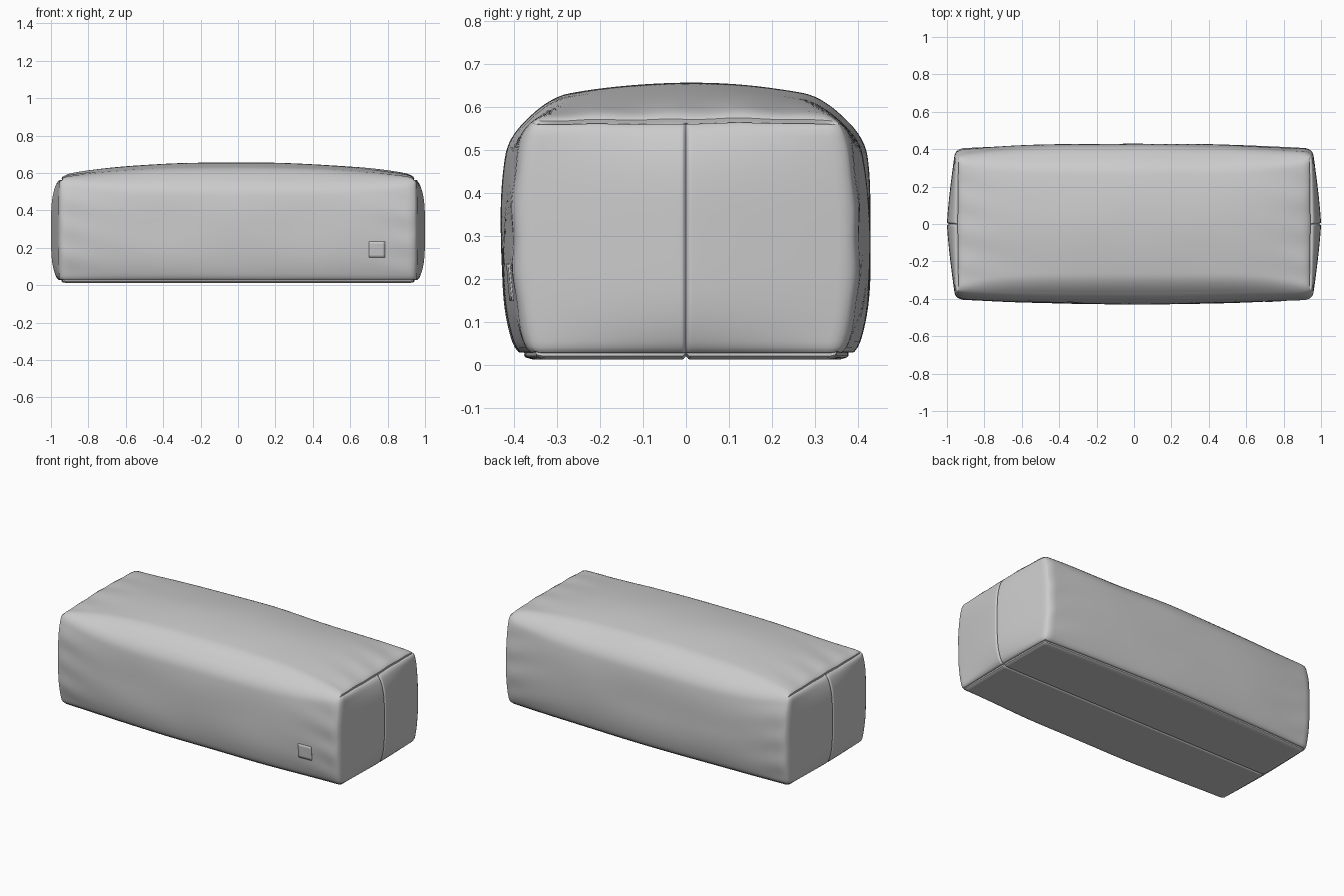
import bpy, bmesh
from math import exp, sin, hypot
from mathutils import Vector, noise

if "Cube" in bpy.data.objects:
    bpy.data.objects.remove(bpy.data.objects["Cube"])

HALF = Vector((0.955, 0.40, 0.28))


def clamp(v, m):
    return max(-m, min(m, v))


def bump(d, width):
    return exp(-(d / width) ** 2)


def soft(p):
    """Map a point of the plain box surface to the stuffed cushion surface."""
    u0, v0, w0 = (p[i] / HALF[i] for i in range(3))
    # rounded edges, softest along the upper long sides
    r = 0.035 + 0.085 * (1 - u0 ** 4) * (1 + w0) / 2
    ends = Vector([clamp(p[i], HALF[i] - r) for i in range(3)])
    d = p - ends
    q = ends + d.normalized() * r if d.length > 1e-6 else p.copy()
    u, v, w = (clamp(q[i] / HALF[i], 1) for i in range(3))
    s = 1 if u > 0 else -1
    fill = 1 - u * u
    up = (w + 1) / 2
    # stuffing bulges
    x = q.x + s * 0.045 * (1 - abs(v) ** 1.3) * (1 - w ** 4) * abs(u) ** 3
    y = q.y * (1 + 0.075 * fill) * (1 - 0.10 * abs(w) ** 3)
    top = 0.085 * fill ** 0.6 * (1 - 0.6 * v * v)
    z = 0.012 + 0.558 * up + top * up * up
    # fabric wrinkles, strongest near the end seams
    near = exp(-(1 - abs(u)) * 9) * (1 - u ** 20)
    n = 0.005 * noise.noise(Vector((x * 2.5, y * 4, z * 4)))
    y += v ** 3 * (n + near * 0.005 * sin(42 * z + 3 * s + 9 * x))
    z += up ** 4 * (n + near * 0.005 * sin(38 * y + 2 * s + 8 * x))
    # stitched seams pressed into the surface
    gx, gy, gz = (HALF[i] - abs(p[i]) for i in range(3))
    mid = 0.009 * bump(p.y, 0.0045)
    if gx < 1e-5:
        x -= s * mid
    if w0 < -0.9999:
        z += mid * 0.8
    if w0 > 0:
        k = 0.010 * bump(hypot(gx, gz), 0.007) * (1 - abs(v0) ** 12)
        x -= s * k
        z -= k
    else:
        k = 0.006 * bump(hypot(min(gx, gy), gz), 0.007)
        if gx < gy:
            x -= s * k
        else:
            y -= k if y > 0 else -k
        z += k
    return Vector((x, y, z))


def steps(half, n, seam=False):
    """Even grid lines, with extra ones beside the seams."""
    vals = [half * (2 * i / n - 1) for i in range(n + 1)]
    for e in (0.003, 0.006, 0.009):
        vals += [half - e, e - half]
        if seam:
            vals += [e, -e]
    return sorted(set(round(v, 5) for v in vals))


def grid(bm, axis, level, aa, bb, flip=False, lift=0):
    """One side of the box, axis fixed at level, mapped to the soft shape."""
    i, j = (axis + 1) % 3, (axis + 2) % 3
    rows = []
    for a in aa:
        row = []
        for b in bb:
            p = Vector((0, 0, 0))
            p[axis], p[i], p[j] = level, a, b
            q = soft(p)
            q[axis] += lift
            row.append(bm.verts.new(q))
        rows.append(row)
    for r0, r1 in zip(rows, rows[1:]):
        for k in range(len(r0) - 1):
            f = [r0[k], r1[k], r1[k + 1], r0[k + 1]]
            bm.faces.new(f[::-1] if flip else f)


def finish(bm, name):
    bmesh.ops.remove_doubles(bm, verts=bm.verts[:], dist=0.00005)
    for f in bm.faces:
        f.smooth = True
    me = bpy.data.meshes.new(name)
    bm.to_mesh(me)
    bm.free()
    ob = bpy.data.objects.new(name, me)
    bpy.context.collection.objects.link(ob)
    return ob


# Stuffed bench body
lines = [steps(HALF.x, 110), steps(HALF.y, 52, True), steps(HALF.z, 40)]
bm = bmesh.new()
for axis in range(3):
    for sgn in (-1, 1):
        grid(bm, axis, sgn * HALF[axis], lines[(axis + 1) % 3],
             lines[(axis + 2) % 3], flip=sgn < 0)
finish(bm, "cushion_body")

# Small blank fabric tag on the front
bm = bmesh.new()
zs = [-0.145 + 0.085 * i / 6 for i in range(7)]
xs = [0.70 + 0.085 * i / 6 for i in range(7)]
grid(bm, 1, -HALF.y, zs, xs, flip=True, lift=-0.004)
tag = finish(bm, "fabric_tag")
mod = tag.modifiers.new("thickness", "SOLIDIFY")
mod.thickness = 0.006
mod.offset = -1

for ob in list(bpy.context.collection.objects):
    bpy.ops.object.select_all(action='DESELECT')
    ob.select_set(True)
    bpy.context.view_layer.objects.active = ob
    bpy.ops.object.shade_smooth_by_angle(angle=0.7)
